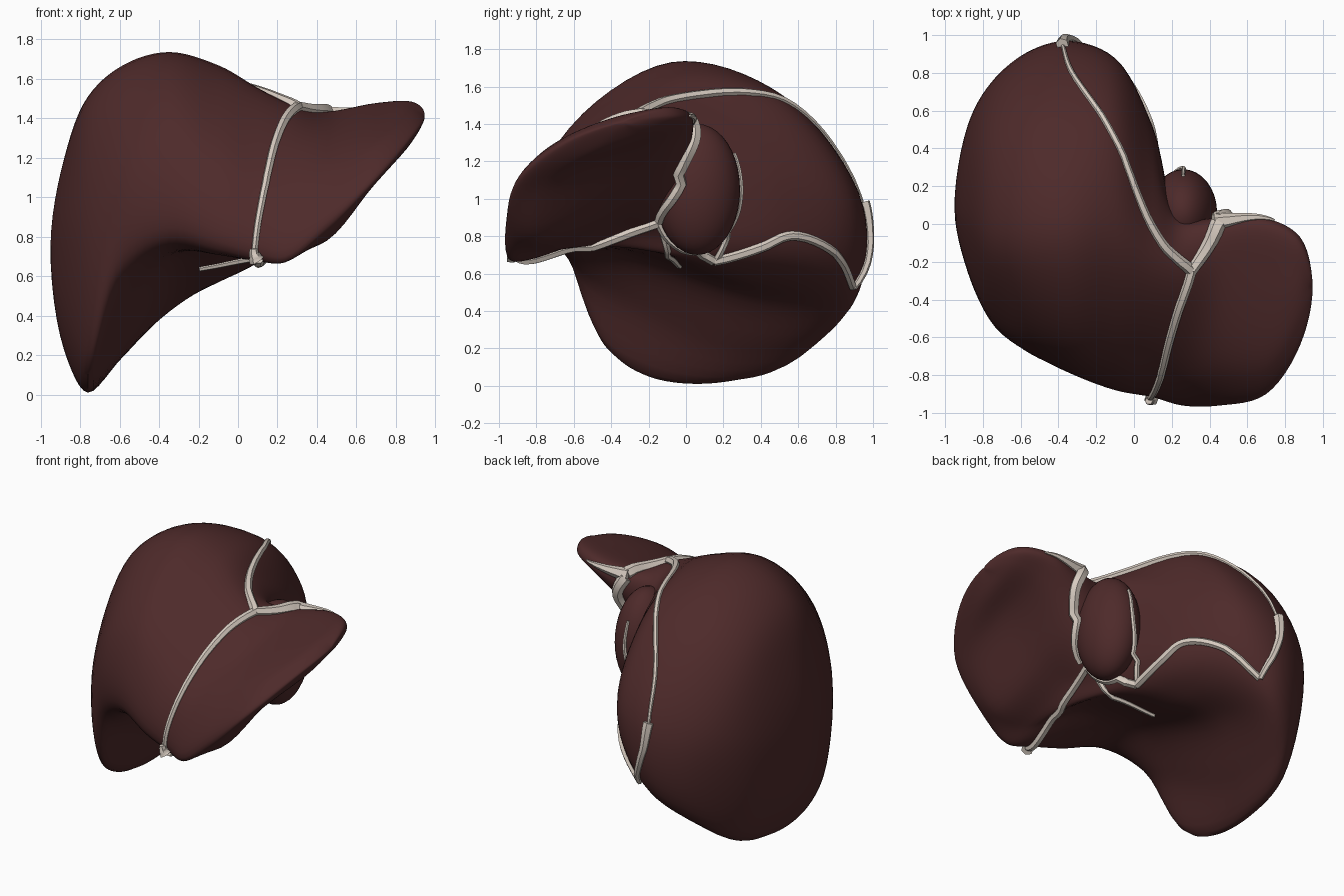
import bpy
import bmesh
from mathutils import Vector
from mathutils.bvhtree import BVHTree

cube = bpy.data.objects.get("Cube")
if cube:
    bpy.data.objects.remove(cube, do_unlink=True)


def make_material(name, colour):
    mat = bpy.data.materials.new(name)
    mat.use_nodes = True
    mat.diffuse_color = (*colour, 1)
    shader = next(n for n in mat.node_tree.nodes if n.type == "BSDF_PRINCIPLED")
    shader.inputs["Base Color"].default_value = (*colour, 1)
    shader.inputs["Roughness"].default_value = 0.6
    return mat


tissue = make_material("dark red tissue", (0.076, 0.023, 0.023))
fibre = make_material("pale fibre", (0.68, 0.6, 0.53))


def spline(p, t):
    """Point between p[1] and p[2] on a centripetal curve through four points."""
    knots = [0.0]
    for a, b in zip(p, p[1:]):
        knots.append(knots[-1] + max((b - a).length, 0.001) ** 0.5)
    at = knots[1] + (knots[2] - knots[1]) * t
    points = list(p)
    for level in (1, 2):
        points = [blend(points[i], points[i + 1], knots[i], knots[i + level], at)
                  for i in range(len(points) - 1)]
    return blend(points[0], points[1], knots[1], knots[2], at)


def blend(a, b, start, end, at):
    return a + (b - a) * ((at - start) / (end - start))


def closed_ring(x, outline, steps=8):
    """Smooth closed cross-section through (y, z) points at one x."""
    pts = [Vector((x, y, z)) for y, z in outline]
    n = len(pts)
    return [spline([pts[(i + k) % n] for k in (-1, 0, 1, 2)], s / steps)
            for i in range(n) for s in range(steps)]


def finish(obj, mat):
    obj.data.materials.append(mat)
    bpy.ops.object.select_all(action="DESELECT")
    obj.select_set(True)
    bpy.context.view_layer.objects.active = obj
    bpy.ops.object.shade_smooth_by_angle(angle=1.0)
    return obj


def mesh_object(name, bm, mat):
    mesh = bpy.data.meshes.new(name)
    bm.to_mesh(mesh)
    bm.free()
    obj = bpy.data.objects.new(name, mesh)
    bpy.context.collection.objects.link(obj)
    return finish(obj, mat)


def loft(name, first_tip, rings, last_tip, mat, steps=6):
    """Smooth skin over the rings, rounded over at both tips."""
    n = len(rings[0])
    opposite = lambda ring: ring[n // 2:] + ring[:n // 2]
    chain = [opposite(rings[0]), [Vector(first_tip)] * n, *rings,
             [Vector(last_tip)] * n, opposite(rings[-1])]
    bm = bmesh.new()
    rows = []
    for i in range(1, len(chain) - 2):
        last = i == len(chain) - 3
        for s in range(steps + last):
            row = []
            for j in range(n):
                co = spline([chain[i + k][j] for k in (-1, 0, 1, 2)], s / steps)
                co.z = max(co.z, 0)
                row.append(bm.verts.new(co))
            rows.append(row)
    for a, b in zip(rows, rows[1:]):
        for j in range(n):
            k = (j + 1) % n
            bm.faces.new((a[j], a[k], b[k], b[j]))
    bmesh.ops.remove_doubles(bm, verts=bm.verts, dist=0.0005)
    bmesh.ops.recalc_face_normals(bm, faces=bm.faces)
    return mesh_object(name, bm, mat)


# Main body: outlines run front rim, over the dome, back, then along the underside
right_lobe = [
    closed_ring(-.88, [(-.22, .46), (-.23, .9), (.02, 1.19), (.33, 1.12),
                       (.52, .8), (.43, .42), (.16, .23), (-.08, .27)]),
    closed_ring(-.76, [(-.42, .22), (-.49, .92), (-.1, 1.49), (.42, 1.38),
                       (.74, .85), (.54, .15), (.2, .02), (-.2, .05)]),
    closed_ring(-.58, [(-.63, .68), (-.6, 1.2), (-.1, 1.66), (.5, 1.5),
                       (.89, .88), (.77, .29), (.32, .2), (-.25, .42)]),
    closed_ring(-.35, [(-.76, .8), (-.65, 1.33), (-.08, 1.73), (.52, 1.55),
                       (.95, .95), (.88, .46), (.42, .46), (-.28, .68)]),
    closed_ring(-.1, [(-.86, .74), (-.73, 1.22), (-.1, 1.66), (.5, 1.52),
                      (.87, 1), (.79, .66), (.33, .57), (-.35, .74)]),
]
left_lobe = [
    closed_ring(.1, [(-.9, .69), (-.8, 1.08), (-.2, 1.55), (.25, 1.4),
                     (.5, 1.1), (.45, .78), (.12, .67), (-.45, .77)]),
    closed_ring(.24, [(-.95, .68), (-.82, 1.05), (-.25, 1.48), (0, 1.4),
                      (.04, 1.15), (-.05, .9), (-.35, .83), (-.75, .72)]),
    closed_ring(.45, [(-.96, .85), (-.78, 1.15), (-.25, 1.4), (0, 1.42),
                      (.03, 1.3), (-.08, 1.1), (-.4, .95), (-.82, .78)]),
    closed_ring(.7, [(-.9, 1.09), (-.74, 1.27), (-.25, 1.44), (0, 1.47),
                     (.03, 1.41), (-.08, 1.31), (-.4, 1.2), (-.75, 1.08)]),
    closed_ring(.88, [(-.64, 1.3), (-.5, 1.39), (-.28, 1.46), (-.1, 1.48),
                      (-.07, 1.44), (-.13, 1.39), (-.28, 1.33), (-.48, 1.28)]),
]
body = loft("main_lobes", (-.95, .08, .75), right_lobe + left_lobe, (.945, -.33, 1.41), tissue)

# Small rounded lobe tucked in behind
bm = bmesh.new()
bmesh.ops.create_uvsphere(bm, u_segments=32, v_segments=20, radius=1)
for v in bm.verts:
    v.co = Vector((.26 + .18 * v.co.x, .06 + .23 * v.co.y, 1.05 + .35 * v.co.z))
caudate = mesh_object("back_lobe", bm, tissue)

# Combined surface that the bands are laid onto
verts, faces = [], []
for part in (body, caudate):
    base = len(verts)
    verts += [v.co.copy() for v in part.data.vertices]
    faces += [[base + i for i in p.vertices] for p in part.data.polygons]
surface = BVHTree.FromPolygons(verts, faces)


def band(name, path, start, end, lift=0.006, steps=6):
    """Tapered cord following the surface along a path."""
    pts = [Vector(p) for p in path]
    pts = [pts[0] * 2 - pts[1], *pts, pts[-1] * 2 - pts[-2]]
    line = [spline(pts[i:i + 4], s / steps)
            for i in range(len(pts) - 3) for s in range(steps)] + [pts[-2]]
    curve = bpy.data.curves.new(name, "CURVE")
    curve.dimensions = "3D"
    curve.bevel_depth = 1
    curve.bevel_resolution = 1
    curve.use_fill_caps = True
    poly = curve.splines.new("POLY")
    poly.points.add(len(line) - 1)
    for i, (point, co) in enumerate(zip(poly.points, line)):
        hit, normal, _, _ = surface.find_nearest(co)
        point.co = (*(hit + normal * lift), 1)
        point.radius = start + (end - start) * i / (len(line) - 1)
    obj = bpy.data.objects.new(name, curve)
    bpy.context.collection.objects.link(obj)
    bpy.ops.object.select_all(action="DESELECT")
    obj.select_set(True)
    bpy.context.view_layer.objects.active = obj
    bpy.ops.object.convert(target="MESH")
    finish(bpy.context.view_layer.objects.active, fibre)


# Bands over the top and down the front
band("front_band", [(.31, -.25, 1.47), (.24, -.45, 1.4), (.18, -.65, 1.25),
                    (.13, -.8, 1), (.08, -.93, .7)], .028, .016)
band("front_band_end", [(.08, -.93, .74), (.08, -.96, .66)], .02, .04, .025)
band("top_right_band", [(.31, -.25, 1.47), (.15, -.1, 1.53), (0, .2, 1.57),
                        (-.15, .5, 1.5), (-.33, .8, 1.25), (-.38, .95, .95)], .032, .01, .003)
band("top_left_band", [(.31, -.25, 1.47), (.4, -.1, 1.43), (.45, 0, 1.42)], .03, .045)
band("left_tip_band", [(.43, .01, 1.42), (.58, .03, 1.43), (.75, .04, 1.45)], .05, .006)

# Bands down the back
band("rear_edge_band", [(-.38, .95, .98), (-.36, .96, .8), (-.27, .9, .52)], .035, .018, .012)
band("rear_lower_band", [(-.27, .9, .52), (-.1, .78, .72), (.08, .57, .8),
                         (.1, .4, .74), (.11, .15, .66)], .022, .028)
band("back_lobe_band", [(.26, .27, 1.25), (.26, .3, 1.05), (.2, .25, .85),
                        (.11, .16, .66)], .01, .02)
band("fissure_band", [(.44, .04, 1.42), (.5, .04, 1.28), (.46, -.03, 1.08),
                      (.3, -.12, .89)], .042, .026, .012)

# Bands across the underside
band("underside_front_band", [(.26, -.14, .87), (.19, -.45, .77), (.13, -.72, .7),
                              (.09, -.93, .65)], .026, .025)
band("underside_cross_band", [(.26, -.14, .87), (.2, .02, .73), (.11, .15, .66)], .024, .028)
band("underside_side_band", [(.26, -.14, .87), (.05, -.08, .7), (-.2, -.02, .68)], .022, .014)
